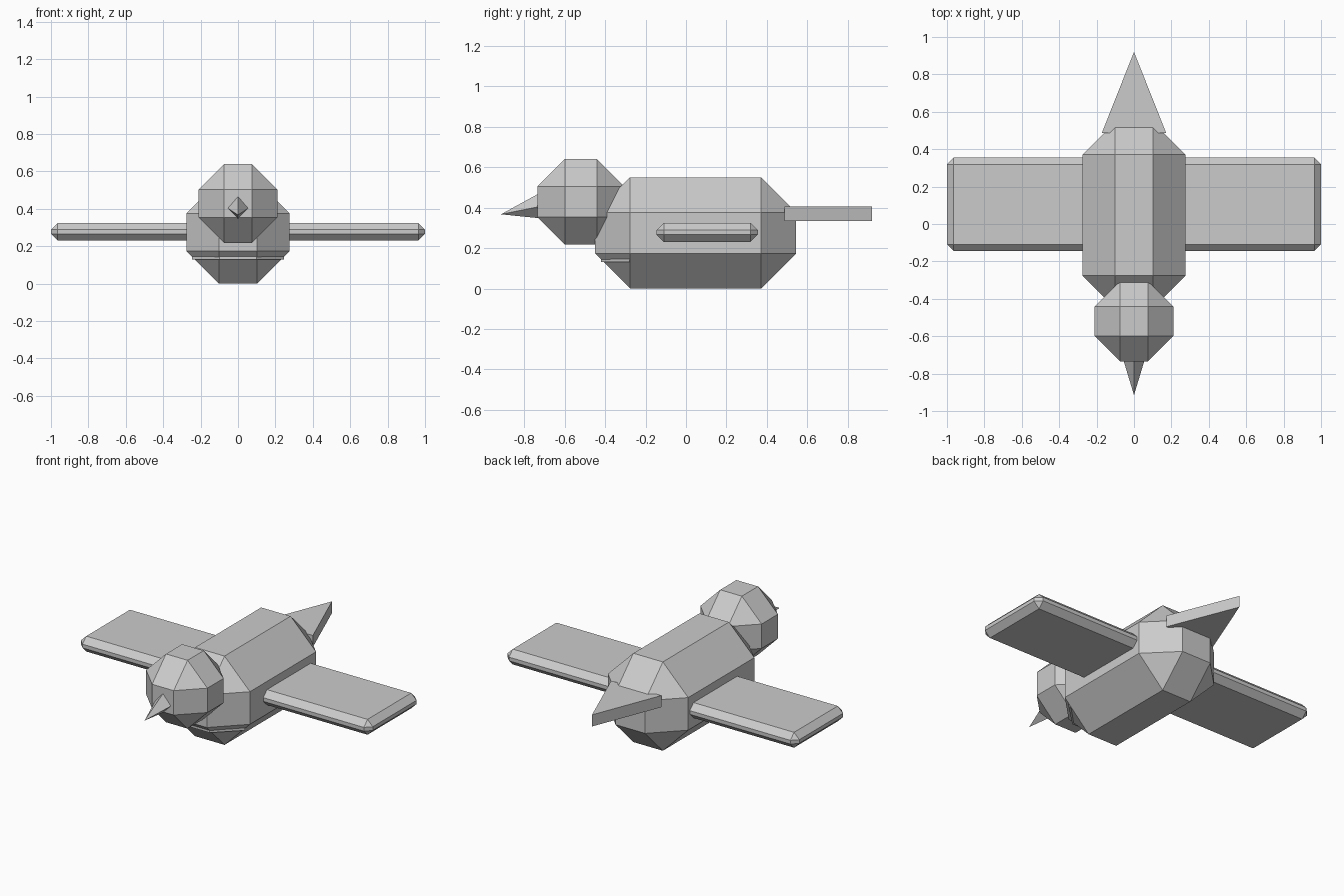
import bpy, bmesh

if "Cube" in bpy.data.objects:
    bpy.data.objects.remove(bpy.data.objects["Cube"])

grey = bpy.data.materials.new("plain_grey")
grey.diffuse_color = (0.6, 0.6, 0.6, 1)
grey.use_nodes = True
grey.node_tree.nodes["Principled BSDF"].inputs["Base Color"].default_value = grey.diffuse_color


def finish(name, bm):
    bmesh.ops.recalc_face_normals(bm, faces=bm.faces)
    mesh = bpy.data.meshes.new(name)
    bm.to_mesh(mesh)
    bm.free()
    mesh.materials.append(grey)
    obj = bpy.data.objects.new(name, mesh)
    bpy.context.collection.objects.link(obj)
    return obj


def chamfered_box(name, lo, hi, chamfer):
    """Box between two corners with all edges cut by one flat chamfer."""
    bm = bmesh.new()
    bmesh.ops.create_cube(bm, size=1)
    for v in bm.verts:
        v.co = [(lo[i] + hi[i]) / 2 + v.co[i] * (hi[i] - lo[i]) for i in range(3)]
    bmesh.ops.bevel(bm, geom=bm.edges[:], offset=chamfer, offset_type='OFFSET',
                    segments=1, profile=0.5, affect='EDGES')
    return finish(name, bm)


def prism(name, outline, z0, z1):
    """Flat outline in plan, extruded upwards."""
    bm = bmesh.new()
    face = bm.faces.new([bm.verts.new((x, y, z0)) for x, y in outline])
    top = bmesh.ops.extrude_face_region(bm, geom=[face])["geom"]
    for v in top:
        if isinstance(v, bmesh.types.BMVert):
            v.co.z = z1
    return finish(name, bm)


# Body and head
chamfered_box("body", (-0.275, -0.45, 0), (0.275, 0.545, 0.55), 0.174)
chamfered_box("head", (-0.21, -0.735, 0.217), (0.21, -0.305, 0.64), 0.136)

# Wings, one slab running through the body
chamfered_box("wings", (-1, -0.145, 0.23), (1, 0.355, 0.325), 0.036)

# Narrow ledge around the lower chest
prism("chest_ledge", [(-0.245, -0.28), (-0.1, -0.42), (0.1, -0.42), (0.245, -0.28)],
      0.13, 0.145)

# Tail wedge
prism("tail", [(-0.172, 0.487), (0.172, 0.487), (0, 0.92)], 0.333, 0.405)

# Beak, a four-sided spike with a dipped tip
bm = bmesh.new()
base = [bm.verts.new(p) for p in ((0, -0.70, 0.485), (0.065, -0.70, 0.41),
                                  (0, -0.70, 0.345), (-0.065, -0.70, 0.41))]
tip = bm.verts.new((0, -0.915, 0.367))
bm.faces.new(base)
for i in range(4):
    bm.faces.new((base[i], base[(i + 1) % 4], tip))
finish("beak", bm)
